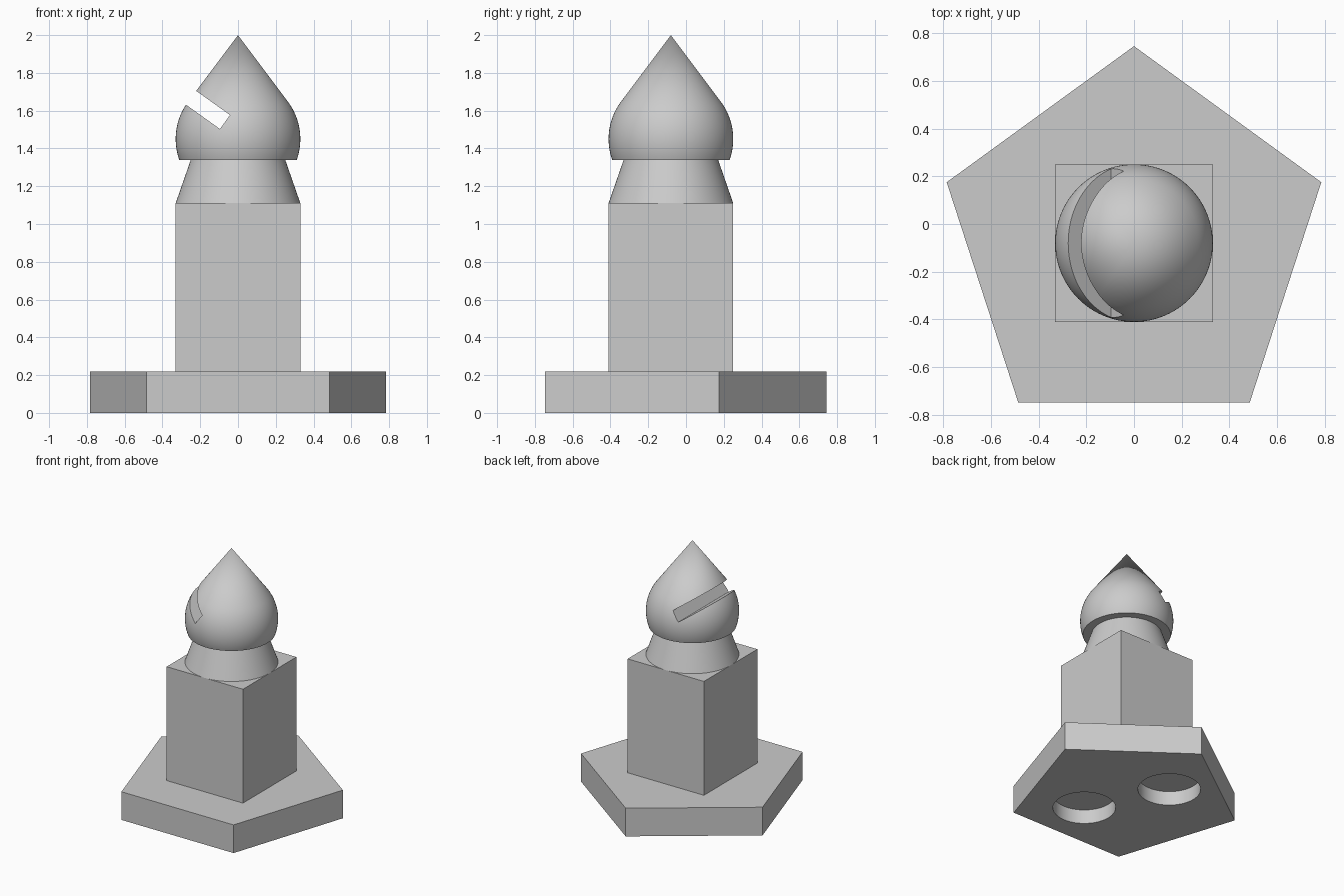
import bpy, bmesh, math
from mathutils import Vector

old = bpy.data.objects.get("Cube")
if old:
    bpy.data.objects.remove(old)

CY = -0.08          # shared axis of all parts
R = 0.33            # head radius
SEGMENTS = 96

grey = bpy.data.materials.new("light_grey")
grey.use_nodes = True
grey.diffuse_color = (0.6, 0.6, 0.6, 1)
grey.node_tree.nodes["Principled BSDF"].inputs["Base Color"].default_value = (0.6, 0.6, 0.6, 1)


def finish(obj, name):
    obj.name = obj.data.name = name
    obj.data.materials.clear()
    obj.data.materials.append(grey)
    return obj


def prism(name, sides, radius, z0, z1, x=0, y=CY, turn=0, top_radius=None):
    bpy.ops.mesh.primitive_cone_add(
        vertices=sides, radius1=radius, radius2=radius if top_radius is None else top_radius,
        depth=z1 - z0, location=(x, y, (z0 + z1) / 2), rotation=(0, 0, turn))
    return finish(bpy.context.object, name)


def box(name, size, centre, tilt=0):
    bpy.ops.mesh.primitive_cube_add(size=1, location=centre, rotation=(0, tilt, 0))
    obj = bpy.context.object
    obj.scale = size
    return finish(obj, name)


def lathe(name, profile):
    bm = bmesh.new()
    verts = [bm.verts.new((r, 0, z)) for r, z in profile]
    edges = [bm.edges.new(pair) for pair in zip(verts, verts[1:])]
    bmesh.ops.spin(bm, geom=verts + edges, cent=(0, 0, 0), axis=(0, 0, 1),
                   angle=math.tau, steps=SEGMENTS, use_duplicate=False)
    bmesh.ops.remove_doubles(bm, verts=bm.verts, dist=1e-5)
    bmesh.ops.recalc_face_normals(bm, faces=bm.faces)
    mesh = bpy.data.meshes.new(name)
    bm.to_mesh(mesh)
    bm.free()
    obj = bpy.data.objects.new(name, mesh)
    obj.location.y = CY
    bpy.context.collection.objects.link(obj)
    return finish(obj, name)


def select(obj):
    bpy.ops.object.select_all(action='DESELECT')
    obj.select_set(True)
    bpy.context.view_layer.objects.active = obj


def cut(obj, cutter):
    select(obj)
    mod = obj.modifiers.new("cut", 'BOOLEAN')
    mod.operation = 'DIFFERENCE'
    mod.solver = 'EXACT'
    mod.object = cutter
    bpy.ops.object.modifier_apply(modifier=mod.name)
    bpy.data.objects.remove(cutter)


def smooth(obj):
    select(obj)
    bpy.ops.object.shade_smooth_by_angle(angle=math.radians(30))


# Five-sided base with two round magnet pockets underneath
base = prism("base", 5, 0.825, 0, 0.22)
for side in (-1, 1):
    cut(base, prism("pocket_cutter", 64, 0.222, -0.1, 0.11,
                    x=0.147 * side, y=CY - 0.293 * side))
smooth(base)

# Square body
box("body", (2 * R, 2 * R, 0.89), (0, CY, 0.665))

# Tapered neck
smooth(prism("neck", SEGMENTS, R, 1.11, 1.34, top_radius=0.25))

# Head: sphere cut flat below, running tangent into a pointed cone
centre_z, tip_z = 1.45, 2.0
low = math.asin((1.34 - centre_z) / R)
high = math.asin(R / (tip_z - centre_z))
arc = [low + (high - low) * i / 20 for i in range(21)]
profile = [(0, 1.34)] + [(R * math.cos(a), centre_z + R * math.sin(a)) for a in arc] + [(0, tip_z)]
head = lathe("head", profile)

# Slanted slot on the right of the head
tilt = math.radians(35.5)
outward = Vector((-math.cos(tilt), 0, math.sin(tilt)))
slot_floor = Vector((-0.069, CY, 1.54))
cut(head, box("slot_cutter", (0.5, 1, 0.091), slot_floor + outward * 0.25, tilt))
smooth(head)
